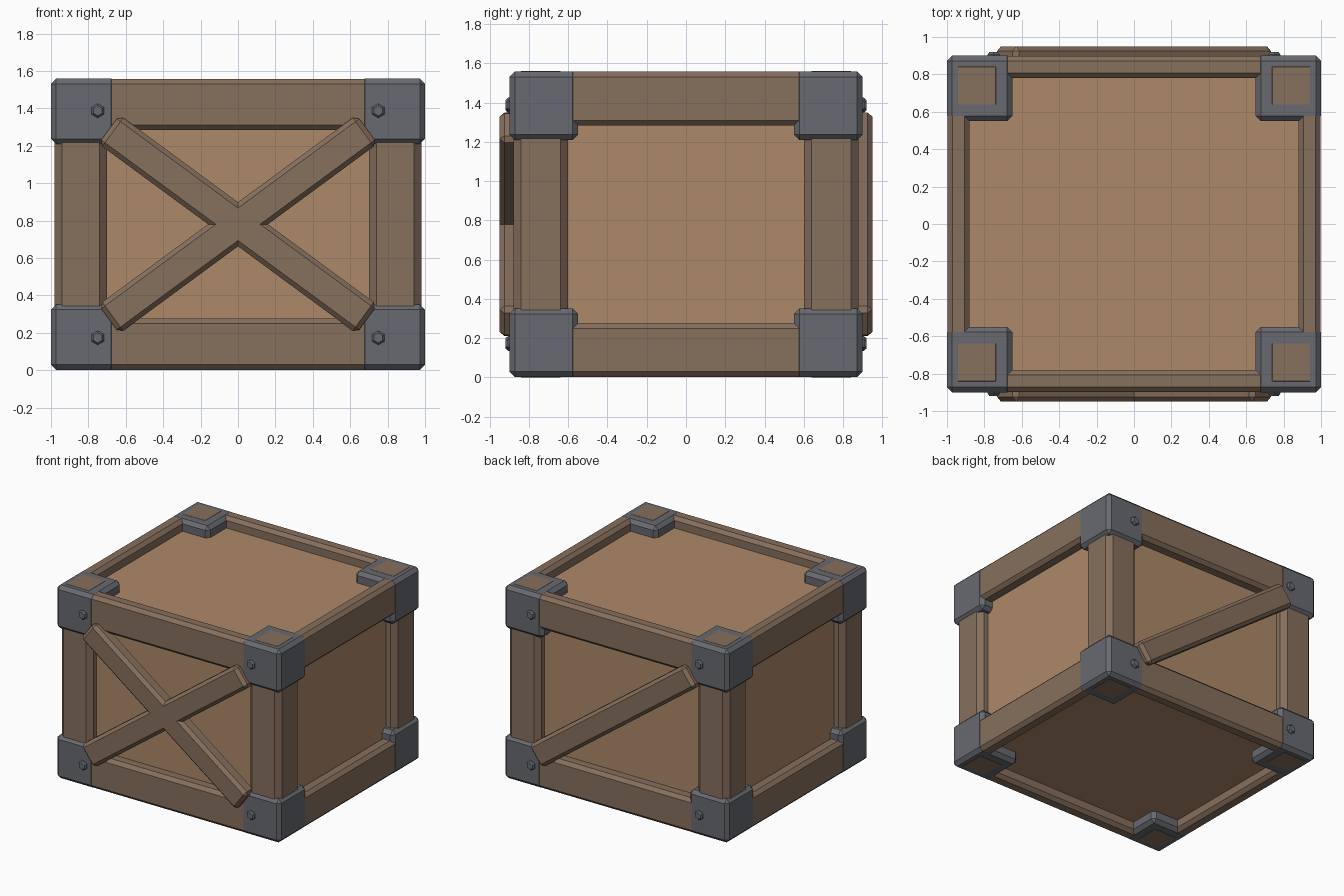
import bpy, bmesh
from math import atan2, pi
from mathutils import Matrix

if "Cube" in bpy.data.objects:
    bpy.data.objects.remove(bpy.data.objects["Cube"])


def material(name, rgb):
    m = bpy.data.materials.new(name)
    m.diffuse_color = (*rgb, 1)
    m.use_nodes = True
    m.node_tree.nodes["Principled BSDF"].inputs["Base Color"].default_value = m.diffuse_color
    return m


PANEL = material("panel_wood", (0.42, 0.25, 0.14))
FRAME = material("frame_wood", (0.24, 0.16, 0.11))
METAL = material("metal", (0.138, 0.144, 0.162))
MID = 0.78  # mid height of the crate


def add_mesh(name, bm, mat):
    me = bpy.data.meshes.new(name)
    bm.to_mesh(me)
    bm.free()
    me.materials.append(mat)
    ob = bpy.data.objects.new(name, me)
    bpy.context.collection.objects.link(ob)
    return ob


def block(name, centre, size, bevel, mat, angle=0):
    """Chamfered box, optionally turned about y."""
    bm = bmesh.new()
    bmesh.ops.create_cube(bm, size=1, matrix=Matrix.Diagonal((*size, 1)))
    if bevel:
        bmesh.ops.bevel(bm, geom=bm.edges[:], offset=bevel, segments=1,
                        affect='EDGES', profile=0.5)
    ob = add_mesh(name, bm, mat)
    ob.location = centre
    ob.rotation_euler.y = angle
    return ob


def bolt(name, x, side, z):
    """Hexagonal bolt head with a chamfered tip, pointing along +/-y."""
    bm = bmesh.new()
    rot = Matrix.Rotation(pi / 2 if side < 0 else -pi / 2, 4, 'X')
    for r1, r2, y, h in ((0.038, 0.038, 0.893, 0.026), (0.038, 0.027, 0.9125, 0.013)):
        bmesh.ops.create_cone(bm, cap_ends=True, segments=6, radius1=r1, radius2=r2, depth=h,
                              matrix=Matrix.Translation((x, side * y, z)) @ rot)
    add_mesh(name, bm, METAL)


# inner box of panels
block("panel_box", (0, 0, MID), (1.80, 1.60, 1.38), 0, PANEL)

# corner posts, whose ends show through the metal caps
for sx in (-1, 1):
    for sy in (-1, 1):
        block("corner_post", (sx * 0.84, sy * 0.74, MID), (0.28, 0.28, 1.56), 0.04, FRAME)

# horizontal rails, metal corner caps and bolts, top and bottom
for sz in (-1, 1):
    rail_z = MID + sz * 0.6405
    for s in (-1, 1):
        block("long_rail", (0, s * 0.839, rail_z), (1.72, 0.118, 0.275), 0.027, FRAME)
        block("short_rail", (s * 0.939, 0, rail_z), (0.118, 1.52, 0.275), 0.027, FRAME)
        for sy in (-1, 1):
            block("corner_cap", (s * 0.825, sy * 0.725, MID + sz * 0.6035),
                  (0.35, 0.35, 0.35), 0.028, METAL)
            bolt("bolt", s * 0.75, sy, MID + sz * 0.607)

# diagonal braces: a cross on the front, a single one on the back
tilt = atan2(0.5075, 0.69)
for name, y, a in (("front_brace_falling", -0.89, tilt),
                   ("front_brace_rising", -0.89, -tilt),
                   ("back_brace", 0.89, tilt)):
    block(name, (0, y, MID), (1.713, 0.12, 0.19), 0.025, FRAME, a)
